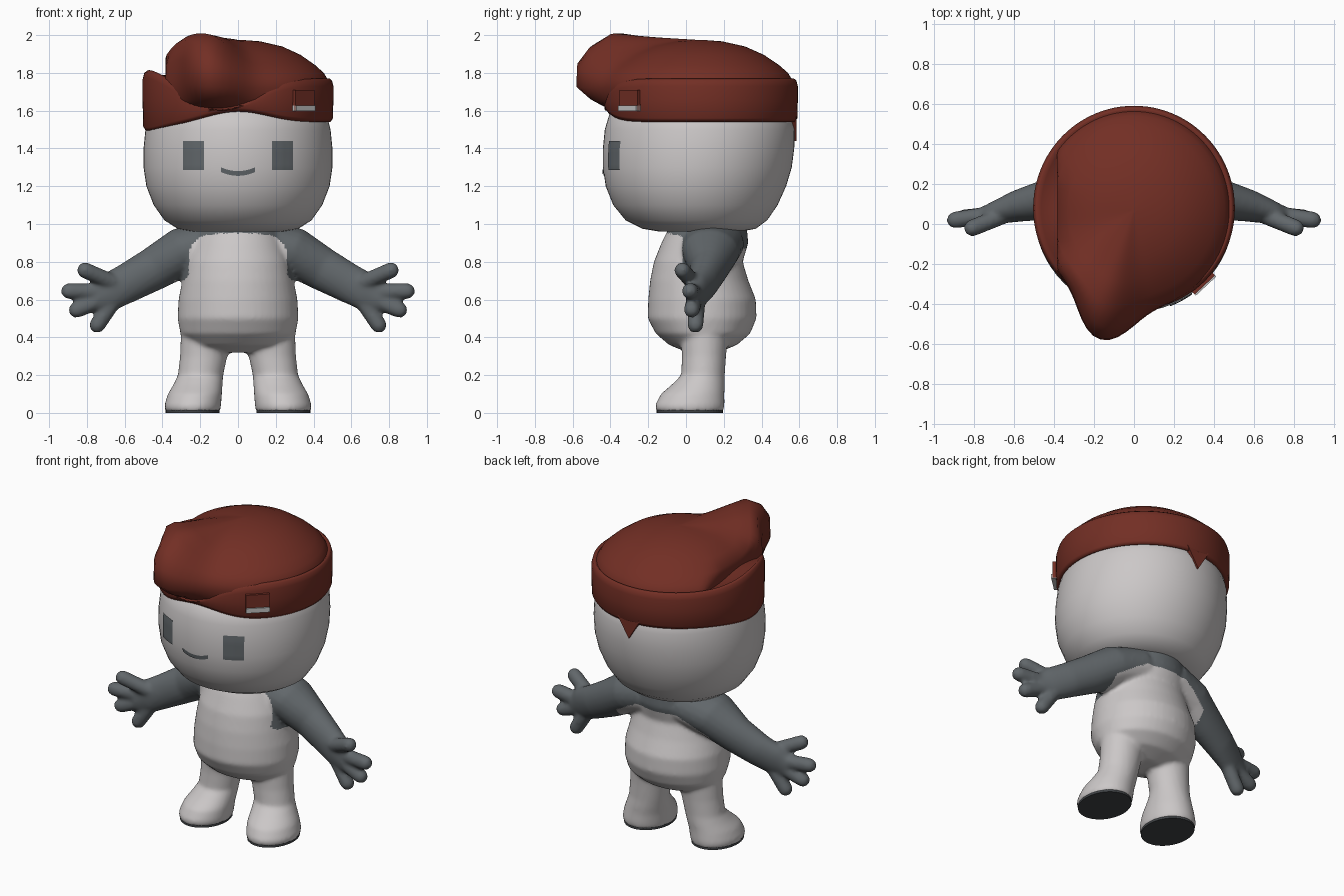
import bpy, bmesh
from math import sin, cos, pi, exp, radians
from mathutils import Vector
from mathutils.bvhtree import BVHTree

if "Cube" in bpy.data.objects:
    bpy.data.objects.remove(bpy.data.objects["Cube"])


def material(name, rgb):
    m = bpy.data.materials.new(name)
    m.use_nodes = True
    m.diffuse_color = (*rgb, 1)
    bsdf = m.node_tree.nodes["Principled BSDF"]
    bsdf.inputs["Base Color"].default_value = (*rgb, 1)
    bsdf.inputs["Roughness"].default_value = 0.8
    return m


white = material("warm white", (0.6, 0.575, 0.575))
grey = material("slate grey", (0.12, 0.135, 0.145))
dark = material("dark sole", (0.05, 0.055, 0.06))
red = material("brick red", (0.17, 0.028, 0.018))
silver = material("silver", (0.55, 0.55, 0.55))


def loft(bm, rings, cap=True):
    rows = [[bm.verts.new(p) for p in ring] for ring in rings]
    n = len(rows[0])
    for lo, hi in zip(rows, rows[1:]):
        for i in range(n):
            j = (i + 1) % n
            bm.faces.new((lo[i], lo[j], hi[j], hi[i]))
    if cap:
        bm.faces.new(rows[0])
        bm.faces.new(rows[-1])


def oval(x, y, z, rx, ry, n=48):
    return [Vector((x + rx * cos(2 * pi * i / n), y + ry * sin(2 * pi * i / n), z))
            for i in range(n)]


def tube(bm, path, n=20):
    """Tube through (point, in-plane radius, depth radius), with rounded end."""
    pts = [Vector(p[0]) for p in path]
    rad = [p[1:] for p in path]
    d = (pts[-1] - pts[-2]).normalized()
    r, ry = rad[-1]
    end = pts[-1]
    for k in (0.5, 0.8, 0.97):
        pts.append(end + d * r * k)
        s = (1 - k * k) ** 0.5
        rad.append((r * s, ry * s))
    rings = []
    for i, p in enumerate(pts):
        t = pts[min(i + 1, len(pts) - 1)] - pts[max(i - 1, 0)]
        up = Vector((-t.z, 0, t.x)).normalized()
        side = t.cross(up).normalized()
        rings.append([p + up * rad[i][0] * cos(2 * pi * k / n)
                      + side * rad[i][1] * sin(2 * pi * k / n) for k in range(n)])
    loft(bm, rings)


def finish(name, bm, mat, smooth=True):
    bmesh.ops.recalc_face_normals(bm, faces=bm.faces)
    me = bpy.data.meshes.new(name)
    bm.to_mesh(me)
    bm.free()
    me.materials.append(mat)
    ob = bpy.data.objects.new(name, me)
    bpy.context.collection.objects.link(ob)
    if smooth:
        me.shade_smooth()
    return ob


# Body: torso, legs, arms and fingers fused into one skin
bm = bmesh.new()
torso = [(1.0, .22, .12, .2), (.9, .25, .1, .23), (.8, .275, .065, .235),
         (.7, .295, .07, .26), (.6, .315, .085, .285), (.5, .32, .085, .288),
         (.42, .305, .09, .25), (.36, .25, .09, .18), (.32, .14, .09, .08)]
loft(bm, [oval(0, y, z, rx, ry) for z, rx, y, ry in torso])
leg = [(.48, .16, .1, .14, .13), (.3, .182, .095, .125, .117), (.2, .198, .09, .12, .115),
       (.15, .212, .065, .13, .14), (.1, .228, .035, .143, .168),
       (.04, .24, .02, .15, .184), (.008, .24, .02, .145, .178)]
arm = [((.12, .14, .9), .13, .17), ((.3, .13, .85), .13, .15), ((.45, .12, .76), .115, .1),
       ((.58, .09, .69), .105, .08), ((.68, .06, .64), .1, .06), ((.72, .05, .62), .085, .05)]
fingers = [((.66, .04, .69), (.81, -.02, .755)), ((.7, .05, .64), (.895, .02, .645)),
           ((.69, .05, .61), (.855, .03, .545)), ((.66, .06, .59), (.745, .05, .465))]
for s in (1, -1):
    loft(bm, [oval(s * x, y, z, rx, ry) for z, x, y, rx, ry in leg])
    tube(bm, [((s * p[0], p[1], p[2]), r, ry) for p, r, ry in arm])
    for a, b in fingers:
        tube(bm, [((s * p[0], p[1], p[2]), .043, .043) for p in (a, b)])
body = finish("body", bm, white)
mod = body.modifiers.new("fuse", 'REMESH')
mod.mode = 'VOXEL'
mod.voxel_size = 0.012
mod = body.modifiers.new("soften", 'SMOOTH')
mod.factor = 0.5
mod.iterations = 7
dg = bpy.context.evaluated_depsgraph_get()
me = bpy.data.meshes.new_from_object(body.evaluated_get(dg))
body.modifiers.clear()
body.data = me
me.materials.clear()
me.materials.append(white)
me.materials.append(grey)

# Grey sleeves, shoulders and upper back; white bib in front
for f in me.polygons:
    x, y, z = abs(f.center.x), f.center.y, f.center.z
    bib = 0.26 * max(0, 1 - max(0, (z - .75) / .2) ** 4) ** 0.25
    sleeve = x > 0.335 and z > 0.3
    front = y < 0.12 and x > bib and z > 0.70 + 0.8 * max(0, -y)
    back = y >= 0.12 and z > 0.87 - 0.6 * max(0, x - 0.15)
    f.material_index = int(sleeve or front or back or z > 0.955)
me.shade_smooth()

# Soles
for s, side in ((1, "left"), (-1, "right")):
    bm = bmesh.new()
    loft(bm, [oval(s * .24, .02, z, .143, .175) for z in (0, .016)])
    finish(side + "_sole", bm, dark, False)

# Head
bm = bmesh.new()
head = [(.96, .24, -.14, .29), (.975, .32, -.23, .37), (1.02, .39, -.32, .43),
        (1.1, .446, -.385, .485), (1.2, .485, -.425, .53), (1.3, .5, -.44, .56),
        (1.4, .5, -.44, .573), (1.5, .49, -.43, .575), (1.6, .465, -.4, .55),
        (1.66, .38, -.3, .45)]
loft(bm, [oval(0, (f + b) / 2, z, rx, (b - f) / 2, 64) for z, rx, f, b in head])
bmesh.ops.recalc_face_normals(bm, faces=bm.faces)
surface = BVHTree.FromBMesh(bm)
finish("head", bm, white)


def face_plate(name, x0, x1, z0, z1, bend=0.0, n=10):
    """Thin plate wrapped on the front of the head."""
    bm = bmesh.new()
    rows = []
    for j in range(n + 1):
        row = []
        for i in range(n + 1):
            u = i / n
            x = x0 + (x1 - x0) * u
            z = z0 + (z1 - z0) * j / n + bend * (2 * u - 1) ** 2
            hit = surface.ray_cast(Vector((x, -2, z)), Vector((0, 1, 0)))[0]
            row.append(bm.verts.new(hit - Vector((0, 0.006, 0))))
        rows.append(row)
    for a, b in zip(rows, rows[1:]):
        for i in range(n):
            bm.faces.new((a[i], a[i + 1], b[i + 1], b[i]))
    return finish(name, bm, grey)


face_plate("left_eye", .18, .29, 1.285, 1.44)
face_plate("right_eye", -.29, -.18, 1.285, 1.44)
face_plate("mouth", -.09, .09, 1.255, 1.28, 0.02)


def bump(a, centre, width):
    d = (a - radians(centre) + pi) % (2 * pi) - pi
    return exp(-(d / width) ** 2)


N = 96
angles = [2 * pi * i / N for i in range(N)]

# Hat band, dipping and wrapping over at the front
bm = bmesh.new()
band = [(.9, 0, .02), (.97, 0, 0), (.995, 0, .02), (1.0, .5, 0), (1.0, 1, -.04),
        (.985, 1, -.01), (.96, 1, 0), (.92, 1, -.02), (.7, 1, -.03)]
rings = []
for r, t, dz in band:
    ring = []
    for a in angles:
        low = 1.54 + .055 * bump(a, -90, .45) - .05 * bump(a, -165, .6)
        top = 1.77 - .13 * bump(a, -100, .5) + .045 * bump(a, -165, .5)
        ring.append(Vector((.505 * r * cos(a), .08 + .512 * r * sin(a),
                            low + (top - low) * t + dz)))
    rings.append(ring)
loft(bm, rings, False)
finish("hat_band", bm, red)

# Hat crown: dome with a drooping front lobe and a raised corner peak
bm = bmesh.new()
crown = [(.9, 1.6, .04, 0, 0), (.97, 1.66, .2, 0, 0), (.99, 1.72, .34, 0, .03),
         (.98, 1.76, .34, .06, .1), (.93, 1.8, .27, .08, .16), (.84, 1.84, .15, .11, .14),
         (.68, 1.895, .05, .07, .08), (.48, 1.94, 0, .03, .04), (.24, 1.967, 0, .01, .01),
         (.03, 1.975, 0, 0, 0)]
rings = []
for r, z, dr, lobe, peak in crown:
    ring = []
    for a in angles:
        w, p = bump(a, -105, .3), bump(a, -130, .4)
        q = r + dr * w
        ring.append(Vector((max(.488 * q * cos(a), -.385), .07 + .505 * q * sin(a),
                            z + lobe * w + peak * p)))
    rings.append(ring)
loft(bm, rings)
finish("hat_crown", bm, red)

# Small pointed flap at the back of the hat
bm = bmesh.new()
loft(bm, [[Vector(p) for p in ((-.08, y, 1.57), (.08, y, 1.57), (0, y, 1.44))]
          for y in (.55, .585)])
finish("back_flap", bm, red, False)


# Square patch with a pale bar on the band
def badge(name, size, z, out, mat):
    bm = bmesh.new()
    bmesh.ops.create_cube(bm, size=1)
    bmesh.ops.scale(bm, vec=size, verts=bm.verts)
    ob = finish(name, bm, mat, False)
    a = radians(-47)
    ob.location = ((.505 + out) * cos(a), .08 + (.512 + out) * sin(a), z)
    ob.rotation_euler.z = a + pi / 2


badge("badge_patch", (.14, .03, .11), 1.655, 0, red)
badge("badge_bar", (.14, .03, .03), 1.612, .008, silver)
